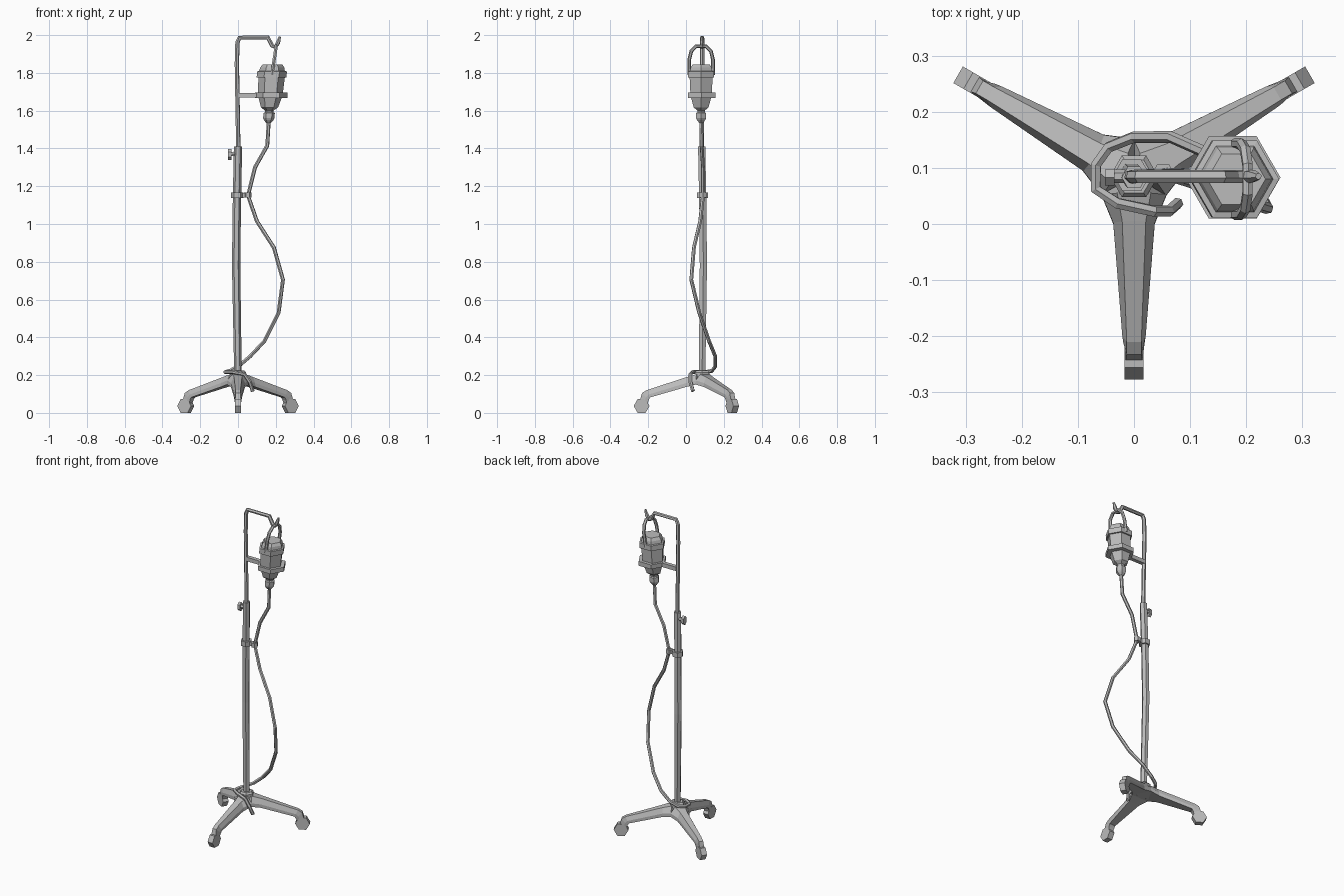
import bpy, bmesh
from math import sin, cos, pi
from mathutils import Vector, Matrix

if "Cube" in bpy.data.objects:
    bpy.data.objects.remove(bpy.data.objects["Cube"])

metal = bpy.data.materials.new("plain_grey")
metal.use_nodes = True
GREY = (0.5, 0.5, 0.5, 1)
metal.diffuse_color = GREY
metal.node_tree.nodes["Principled BSDF"].inputs["Base Color"].default_value = GREY

PY = 0.085           # y of the pole
HUB = Vector((0, PY, 0))


def add(name, mesh):
    mesh.materials.clear()
    mesh.materials.append(metal)
    ob = bpy.data.objects.new(name, mesh)
    bpy.context.collection.objects.link(ob)
    return ob


def loft(name, rings, matrix=Matrix()):
    """Skin a list of equal-length point rings and cap both ends."""
    bm = bmesh.new()
    loops = [[bm.verts.new(matrix @ Vector(p)) for p in r] for r in rings]
    n = len(loops[0])
    for a, b in zip(loops, loops[1:]):
        for i in range(n):
            j = (i + 1) % n
            bm.faces.new((a[i], a[j], b[j], b[i]))
    bm.faces.new(loops[0][::-1])
    bm.faces.new(loops[-1])
    bmesh.ops.remove_doubles(bm, verts=bm.verts, dist=0.0001)
    bmesh.ops.recalc_face_normals(bm, faces=bm.faces)
    mesh = bpy.data.meshes.new(name)
    bm.to_mesh(mesh)
    bm.free()
    return add(name, mesh)


def hexagon(x, y, z, r):
    return [(x + r * cos(k * pi / 3), y + r * sin(k * pi / 3), z) for k in range(6)]


def box(name, lo, hi):
    corners = [(lo[0], lo[1]), (hi[0], lo[1]), (hi[0], hi[1]), (lo[0], hi[1])]
    return loft(name, [[(x, y, z) for x, y in corners] for z in (lo[2], hi[2])])


def tube(name, points, radius, tip=1.0):
    """Six-sided tube along a polyline."""
    cu = bpy.data.curves.new(name, 'CURVE')
    cu.dimensions = '3D'
    cu.bevel_depth = radius
    cu.bevel_resolution = 1
    cu.use_fill_caps = True
    sp = cu.splines.new('POLY')
    sp.points.add(len(points) - 1)
    for p, co in zip(sp.points, points):
        p.co = (*co, 1)
    sp.points[-1].radius = tip
    sp.use_smooth = False
    temp = bpy.data.objects.new(name + "_path", cu)
    bpy.context.collection.objects.link(temp)
    deps = bpy.context.evaluated_depsgraph_get()
    mesh = bpy.data.meshes.new_from_object(temp.evaluated_get(deps))
    bpy.data.objects.remove(temp)
    for f in mesh.polygons:
        f.use_smooth = False
    return add(name, mesh)


# Three legs with castors: (r top, r bottom, half width top, half width bottom, z top, z bottom)
LEG = [(0, 0, 0, 0, .205, .15),
       (.03, .034, .03, .058, .205, .15),
       (.08, .085, .021, .037, .19, .137),
       (.295, .275, .013, .021, .12, .082),
       (.318, .283, .013, .019, .105, .068),
       (.328, .288, .015, .016, .07, .05)]
for label, angle in (("front", -90), ("back_left", 30), ("back_right", 150)):
    m = Matrix.Translation(HUB) @ Matrix.Rotation(angle * pi / 180, 4, 'Z')
    rings = [[(rb, -wb, zb), (rb, wb, zb), (rb * .6 + rt * .4, wb, zb * .6 + zt * .4),
              (rt, wt, zt), (rt, -wt, zt), (rb * .6 + rt * .4, -wb, zb * .6 + zt * .4)]
             for rt, rb, wt, wb, zt, zb in LEG]
    loft(label + "_leg", rings, m)
    wheel = [[(.32 + x, s, .0365 + z) for x, z, _ in hexagon(0, 0, 0, .042)]
             for s in (-.017, .017)]
    loft(label + "_castor", wheel, m)

# Hub collar and slightly bent lower pole
loft("hub_collar", [hexagon(0, PY, .19, .043), hexagon(0, PY, .215, .043),
                    hexagon(0, PY, .225, .034)])
loft("lower_pole", [hexagon(0, PY, .2, .02), hexagon(-.01, .092, .78, .022),
                    hexagon(-.006, .089, 1.1, .022), hexagon(0, .083, 1.41, .022)])

# Upper rod with the bent arm and hook
tube("upper_rod", [(.002, .083, 1.38), (-.006, PY, 1.85), (-.003, PY, 1.96), (.008, PY, 1.987),
                   (.158, PY, 1.987), (.18, PY, 1.945), (.198, PY, 1.937),
                   (.212, PY, 1.96), (.222, PY, 1.992)], .012, .5)

# Height knob
tube("knob_stem", [(-.04, PY, 1.37), (0, PY, 1.37)], .012)
loft("knob", [[(x, .083 + v * .6, 1.368 + u) for u, v, _ in hexagon(0, 0, 0, .028)]
              for x in (-.052, -.035)])


# Bottle, leaning slightly
def lean(z):
    return .163 + (z - 1.56) * .068


BOTTLE = [(1.535, .012), (1.55, .025), (1.56, .03), (1.588, .03), (1.592, .022), (1.602, .024),
          (1.617, .045), (1.68, .065), (1.775, .07), (1.776, .079), (1.808, .079),
          (1.81, .068), (1.828, .064), (1.845, .052)]
loft("bottle", [hexagon(lean(z), .08, z, r) for z, r in BOTTLE])

# Carrying handle arch
arch = [(-.063, 1.79), (-.063, 1.87), (-.052, 1.915), (-.025, 1.942),
        (.025, 1.942), (.052, 1.915), (.063, 1.87), (.063, 1.79)]
tube("bottle_handle", [(.181 + (z - 1.8) * .15, .08 + y, z) for y, z in arch], .01)

# Bottle clamp and its arm
loft("bottle_clamp", [hexagon(.176, .083, z, .085) for z in (1.668, 1.695)])
box("clamp_arm", (0, .073, 1.669), (.12, .097, 1.694))

# Tube clip on the pole
loft("pole_clip", [hexagon(-.004, .087, z, .033) for z in (1.137, 1.168)])
loft("tube_clip", [hexagon(.052, .09, z, .02) for z in (1.139, 1.166)])
box("clip_bridge", (.02, .08, 1.141), (.045, .098, 1.164))

# Drip tube: hangs from the bottle, winds round the pole foot and ends loose
DRIP = [(.163, .08, 1.55), (.155, .083, 1.415), (.09, .09, 1.30), (.053, .09, 1.15),
        (.10, .075, 1.015), (.19, .042, .875), (.238, .028, .705), (.215, .07, .53),
        (.14, .122, .38), (.065, .155, .30), (0, .155, .245), (-.045, .137, .222),
        (-.068, .105, .216), (-.068, .062, .216), (-.03, .037, .217), (.035, .023, .205),
        (.062, .023, .165), (.078, .037, .115)]
tube("drip_tube", DRIP, .0105)
